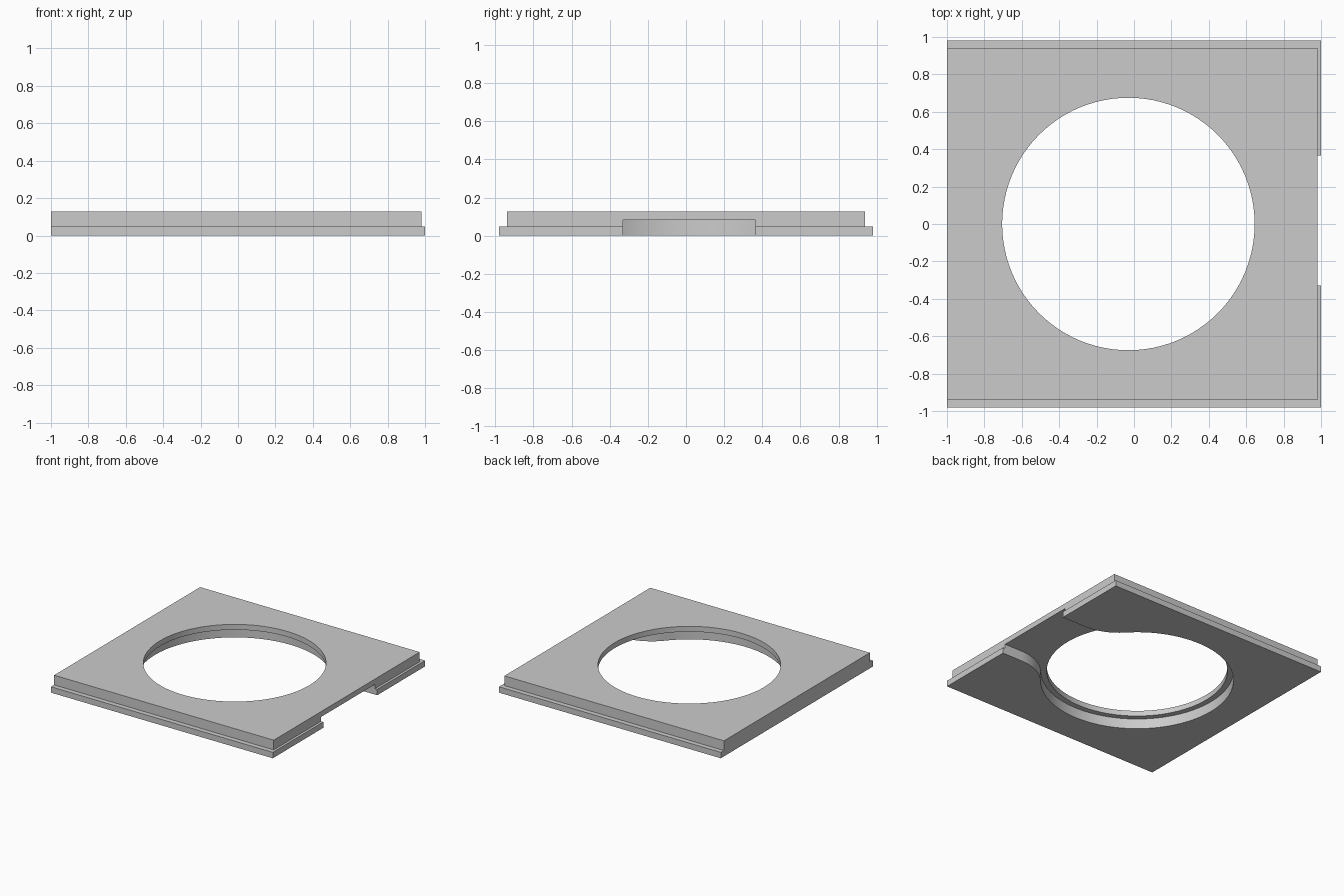
import bpy, bmesh
from math import sin, cos, asin, pi, sqrt

cube = bpy.data.objects.get("Cube")
if cube:
    bpy.data.objects.remove(cube, do_unlink=True)

grey = bpy.data.materials.new("light_grey")
grey.use_nodes = True
GREY = (0.6, 0.6, 0.6, 1)
grey.diffuse_color = GREY
grey.node_tree.nodes["Principled BSDF"].inputs["Base Color"].default_value = GREY


def prism(name, outline, z0, z1):
    """Extrude a flat outline from z0 up to z1."""
    bm = bmesh.new()
    face = bm.faces.new([bm.verts.new((x, y, z0)) for x, y in outline])
    top = bmesh.ops.extrude_face_region(bm, geom=[face])["geom"]
    bmesh.ops.translate(bm, vec=(0, 0, z1 - z0),
                        verts=[v for v in top if isinstance(v, bmesh.types.BMVert)])
    bmesh.ops.recalc_face_normals(bm, faces=bm.faces)
    mesh = bpy.data.meshes.new(name)
    bm.to_mesh(mesh)
    bm.free()
    mesh.materials.append(grey)
    obj = bpy.data.objects.new(name, mesh)
    bpy.context.collection.objects.link(obj)
    return obj


def rect(x0, x1, y):
    return [(x0, -y), (x1, -y), (x1, y), (x0, y)]


def arc(cx, cy, r, a0, a1, n):
    return [(cx + r * cos(a0 + (a1 - a0) * i / n),
             cy + r * sin(a0 + (a1 - a0) * i / n)) for i in range(n + 1)]


def combine(target, tool, operation):
    """Apply a boolean and discard the tool."""
    mod = target.modifiers.new(operation.lower(), "BOOLEAN")
    mod.operation, mod.object, mod.solver = operation, tool, "EXACT"
    bpy.context.view_layer.objects.active = target
    bpy.ops.object.modifier_apply(modifier=mod.name)
    bpy.data.objects.remove(tool, do_unlink=True)


# Raised plate with a thin ledge on three sides
plate = prism("square_plate", rect(-1, 0.98, 0.94), 0, 0.127)
combine(plate, prism("edge_ledge", rect(-1, 1, 0.98), 0, 0.048), "UNION")

# Round opening through the plate
CX, HOLE, RECESS, FILLET = -0.03, 0.675, 0.72, 0.4
combine(plate, prism("opening_cutter", arc(CX, 0, HOLE, 0, 2 * pi, 96)[:-1], -0.1, 0.3),
        "DIFFERENCE")

# Underside recess: a wider circle flowing into a channel on the right edge
def flare(width):
    """Fillet centre and angle where the channel wall meets the circle."""
    h, d = width + FILLET, RECESS + FILLET
    return CX + sqrt(d * d - h * h), h, asin(h / d)


fx_hi, fy_hi, a_hi = flare(0.365)
fx_lo, fy_lo, a_lo = flare(0.33)
recess = arc(CX, 0, RECESS, a_hi, 2 * pi - a_lo, 96)
recess += arc(fx_lo, -fy_lo, FILLET, pi - a_lo, pi / 2, 16)[1:]
recess += [(1.1, -0.33), (1.1, 0.365)]
recess += arc(fx_hi, fy_hi, FILLET, -pi / 2, a_hi - pi, 16)[:-1]
combine(plate, prism("recess_cutter", recess, -0.1, 0.083), "DIFFERENCE")

# Round walls smooth, corners sharp
plate.select_set(True)
bpy.context.view_layer.objects.active = plate
bpy.ops.object.shade_smooth_by_angle(angle=pi / 6)
